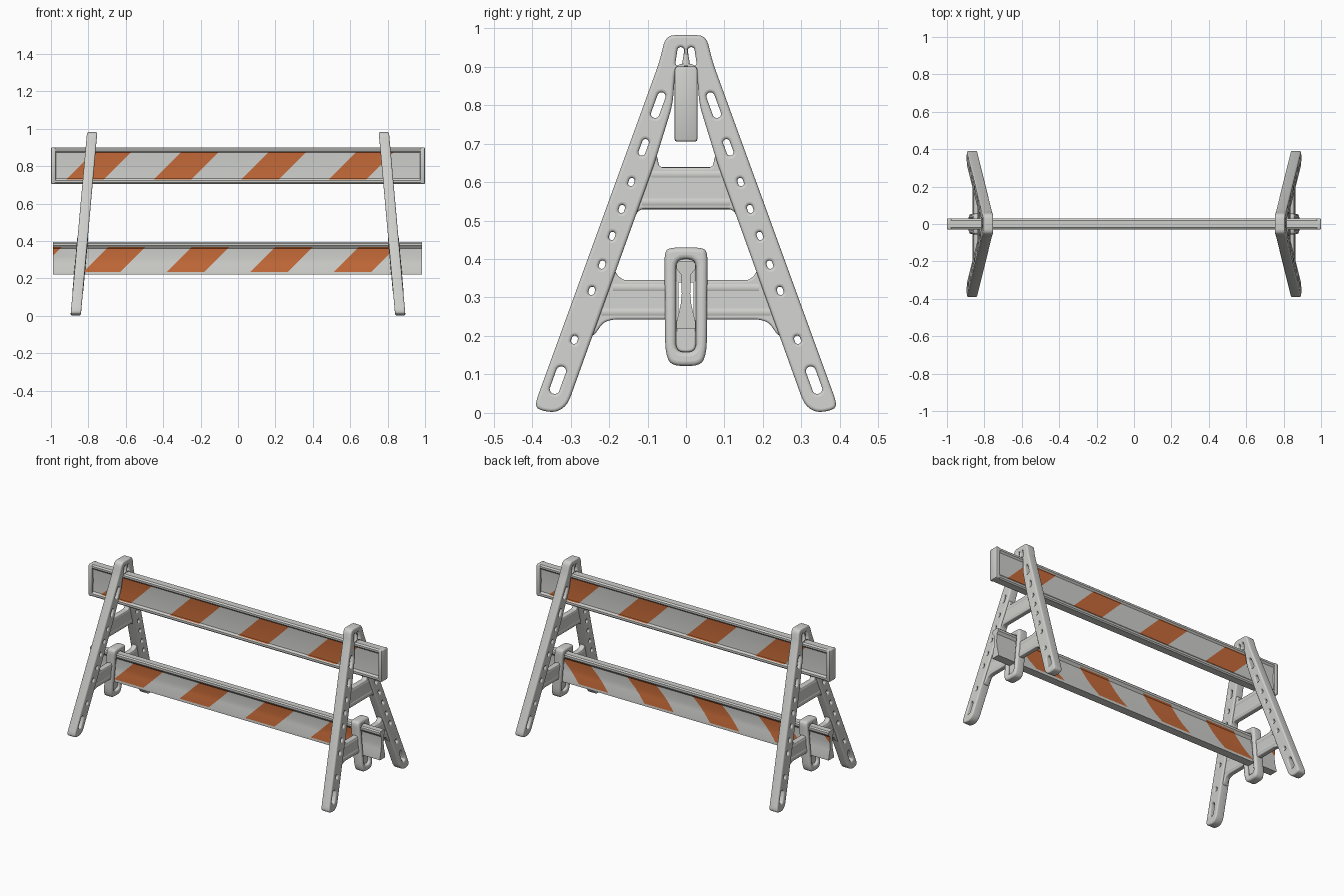
import bpy, bmesh, math
from mathutils import Matrix, Vector

cube = bpy.data.objects.get("Cube")
if cube:
    bpy.data.objects.remove(cube)


def material(name, rgb):
    m = bpy.data.materials.new(name)
    m.use_nodes = True
    m.diffuse_color = (*rgb, 1)
    m.node_tree.nodes["Principled BSDF"].inputs["Base Color"].default_value = (*rgb, 1)
    return m


GREY = material("light grey plastic", (0.62, 0.62, 0.60))
ORANGE = material("reflective orange", (0.56, 0.145, 0.04))


def add_object(name, mesh, angle=45):
    ob = bpy.data.objects.new(name, mesh)
    bpy.context.collection.objects.link(ob)
    bpy.ops.object.select_all(action="DESELECT")
    ob.select_set(True)
    bpy.context.view_layer.objects.active = ob
    bpy.ops.object.shade_smooth_by_angle(angle=math.radians(angle))
    return ob


def rounded(points, r, steps=4):
    """Round each corner of a closed outline."""
    pts, out = [Vector(p) for p in points], []
    for i, p in enumerate(pts):
        a, b = pts[i - 1] - p, pts[(i + 1) % len(pts)] - p
        a = p + a.normalized() * min(r, a.length * 0.45)
        b = p + b.normalized() * min(r, b.length * 0.45)
        for k in range(steps + 1):
            t = k / steps
            out.append(a * (1 - t) ** 2 + p * 2 * t * (1 - t) + b * t * t)
    return out


def mirrored(half):
    return half + [(-y, z) for y, z in reversed(half)]


def slot(y, z, length, width, lean=0.0):
    """Rounded slot whose long axis leans away from vertical."""
    d, out = length - width, []
    for k in range(16):
        a = math.pi * 2 * (k + 0.5) / 16
        v = math.sin(a) * width / 2 + math.copysign(d / 2, math.sin(a))
        u = math.cos(a) * width / 2
        out.append((y + u * math.cos(lean) + v * math.sin(lean),
                    z - u * math.sin(lean) + v * math.cos(lean)))
    return out


def curve_mesh(splines, dims, depth, extrude=0.0, closed=True):
    cu = bpy.data.curves.new("outline", "CURVE")
    cu.dimensions = dims
    cu.bevel_depth, cu.bevel_resolution, cu.extrude = depth, 3, extrude
    if dims == "2D":
        cu.fill_mode, cu.offset = "BOTH", -depth
    else:
        cu.use_fill_caps = True
    for pts in splines:
        sp = cu.splines.new("POLY")
        sp.points.add(len(pts) - 1)
        for sp_pt, p in zip(sp.points, pts):
            sp_pt.co = (p[0], p[1], 0, 1)
        sp.use_cyclic_u = closed
    tmp = bpy.data.objects.new("outline", cu)
    bpy.context.collection.objects.link(tmp)
    dg = bpy.context.evaluated_depsgraph_get()
    mesh = bpy.data.meshes.new_from_object(tmp.evaluated_get(dg))
    bpy.data.objects.remove(tmp)
    bpy.data.curves.remove(cu)
    mesh.materials.clear()
    mesh.materials.append(GREY)
    return mesh


def plate(splines, thickness, bevel):
    return curve_mesh(splines, "2D", bevel, thickness / 2 - bevel)


def place_pair(name, mesh):
    """Stand a flat part up in both leaning end frames."""
    for side, s in (("left", 1), ("right", -1)):
        me = mesh.copy()
        me.transform(Matrix(((0, -0.09 * s, s, 0.868 * s),
                             (1, 0, 0, 0), (0, 1, 0, 0), (0, 0, 0, 1))))
        if s < 0:
            me.flip_normals()
        add_object(f"{side}_{name}", me)


# Splayed legs with their pierced holes
legs = mirrored([(0.052, 0.982), (0.070, 0.91), (0.392, 0.025), (0.385, 0.008),
                 (0.34, 0.0), (0.308, 0.02), (0.083, 0.645), (0.035, 0.80), (0.027, 0.90)])
holes = []
lean = math.atan(0.364)
for s in (1, -1):
    for y, z, length, width in ((0.333, 0.085, 0.075, 0.026), (0.290, 0.19, 0.022, 0.016),
                                (0.245, 0.317, 0.022, 0.016), (0.218, 0.385, 0.022, 0.016),
                                (0.192, 0.46, 0.022, 0.015), (0.167, 0.53, 0.022, 0.015),
                                (0.142, 0.60, 0.022, 0.015), (0.110, 0.69, 0.045, 0.018),
                                (0.072, 0.80, 0.07, 0.022)):
        holes.append(slot(s * y, z, length, width, -s * lean))
    holes.append(slot(s * 0.016, 0.926, 0.05, 0.018, -s * 0.15))
place_pair("leg_frame", plate([rounded(legs, 0.025)] + holes, 0.055, 0.008))

# Crossbars: thin web between two round rails
upper_bar = mirrored([(0.075, 0.67), (0.07, 0.638), (0.02, 0.638)][::-1]
                     + [(0.09, 0.67), (0.16, 0.47), (0.145, 0.495), (0.12, 0.53), (0.02, 0.53)])
place_pair("upper_crossbar", plate([rounded(upper_bar, 0.012)], 0.032, 0.006))
lower_bar = mirrored([(0.02, 0.345), (0.165, 0.345), (0.185, 0.365), (0.182, 0.39),
                      (0.20, 0.39), (0.255, 0.20), (0.24, 0.20), (0.215, 0.235),
                      (0.19, 0.243), (0.02, 0.243)])
clamp_hole = rounded([(-0.026, 0.158), (0.026, 0.158), (0.026, 0.40), (-0.026, 0.40)], 0.022)
place_pair("lower_crossbar", plate([rounded(lower_bar, 0.012), clamp_hole], 0.032, 0.006))
rails = [((-0.115, 0.548), (0.115, 0.548)), ((-0.09, 0.62), (0.09, 0.62))]
for s in (1, -1):
    rails += [((s * 0.045, 0.262), (s * 0.22, 0.262)), ((s * 0.045, 0.326), (s * 0.19, 0.326))]
place_pair("crossbar_rails", curve_mesh(rails, "3D", 0.019, closed=False))

# Looped clamp that holds the lower board
clamp = mirrored([(0.04, 0.43), (0.056, 0.42), (0.054, 0.16), (0.04, 0.122)])
place_pair("clamp", plate([rounded(clamp, 0.03), clamp_hole], 0.058, 0.012))


def board(name, half, x0, x1, centres, z_mid, z_low, z_high, turned):
    """Extruded board, cut along slanted lines; stripe faces become orange."""
    bm = bmesh.new()
    ring = [bm.verts.new((x0, y, z)) for y, z in mirrored(half)]
    face = bm.faces.new(ring)
    ext = bmesh.ops.extrude_face_region(bm, geom=[face])["geom"]
    bmesh.ops.translate(bm, vec=(x1 - x0, 0, 0),
                        verts=[v for v in ext if isinstance(v, bmesh.types.BMVert)])
    bmesh.ops.recalc_face_normals(bm, faces=bm.faces)
    hw = 0.1

    def cut(co, no):
        bmesh.ops.bisect_plane(bm, geom=bm.verts[:] + bm.edges[:] + bm.faces[:],
                               plane_co=co, plane_no=no, dist=1e-5)

    for z in (z_low, z_high):
        cut((0, 0, z), (0, 0, 1))
    for c in centres:
        for e in (c - hw, c + hw):
            cut((e, 0, z_mid), (1, 0, -1))
            if turned:
                cut((-e, 0, z_mid), (1, 0, 1))
    for f in bm.faces:
        p = f.calc_center_median()
        x = -p.x if turned and p.y > 0 else p.x
        striped = any(abs(x - (p.z - z_mid) - c) < hw for c in centres)
        if striped and z_low < p.z < z_high and abs(f.normal.y) > 0.3:
            f.material_index = 1
    me = bpy.data.meshes.new(name)
    bm.to_mesh(me)
    bm.free()
    me.materials.append(GREY)
    me.materials.append(ORANGE)
    add_object(name, me, 30)


# Striped boards
board("upper_board",
      [(0.020, 0.90), (0.029, 0.893), (0.029, 0.882), (0.020, 0.872), (0.017, 0.80),
       (0.020, 0.735), (0.029, 0.724), (0.029, 0.712), (0.022, 0.705)],
      -0.99, 0.99, [-0.745 + 0.468 * k for k in range(4)], 0.802, 0.73, 0.875, True)
board("lower_board",
      [(0.018, 0.395), (0.025, 0.388), (0.025, 0.375), (0.013, 0.36), (0.011, 0.31),
       (0.014, 0.28), (0.025, 0.235), (0.025, 0.22)],
      -0.99, 0.985, [-1.11 + 0.447 * k for k in range(5)], 0.30, 0.235, 0.368, False)

# Closed end caps of the upper board
for side, s in (("left", 1), ("right", -1)):
    bm = bmesh.new()
    bmesh.ops.create_cube(bm, size=1, matrix=Matrix.Translation((s * 0.987, 0, 0.8025))
                          @ Matrix.Diagonal((0.026, 0.06, 0.195, 1)))
    bmesh.ops.bevel(bm, geom=bm.edges[:], offset=0.007, segments=2, affect="EDGES", profile=0.5)
    me = bpy.data.meshes.new("end_cap")
    bm.to_mesh(me)
    bm.free()
    me.materials.append(GREY)
    add_object(f"{side}_upper_end_cap", me)
